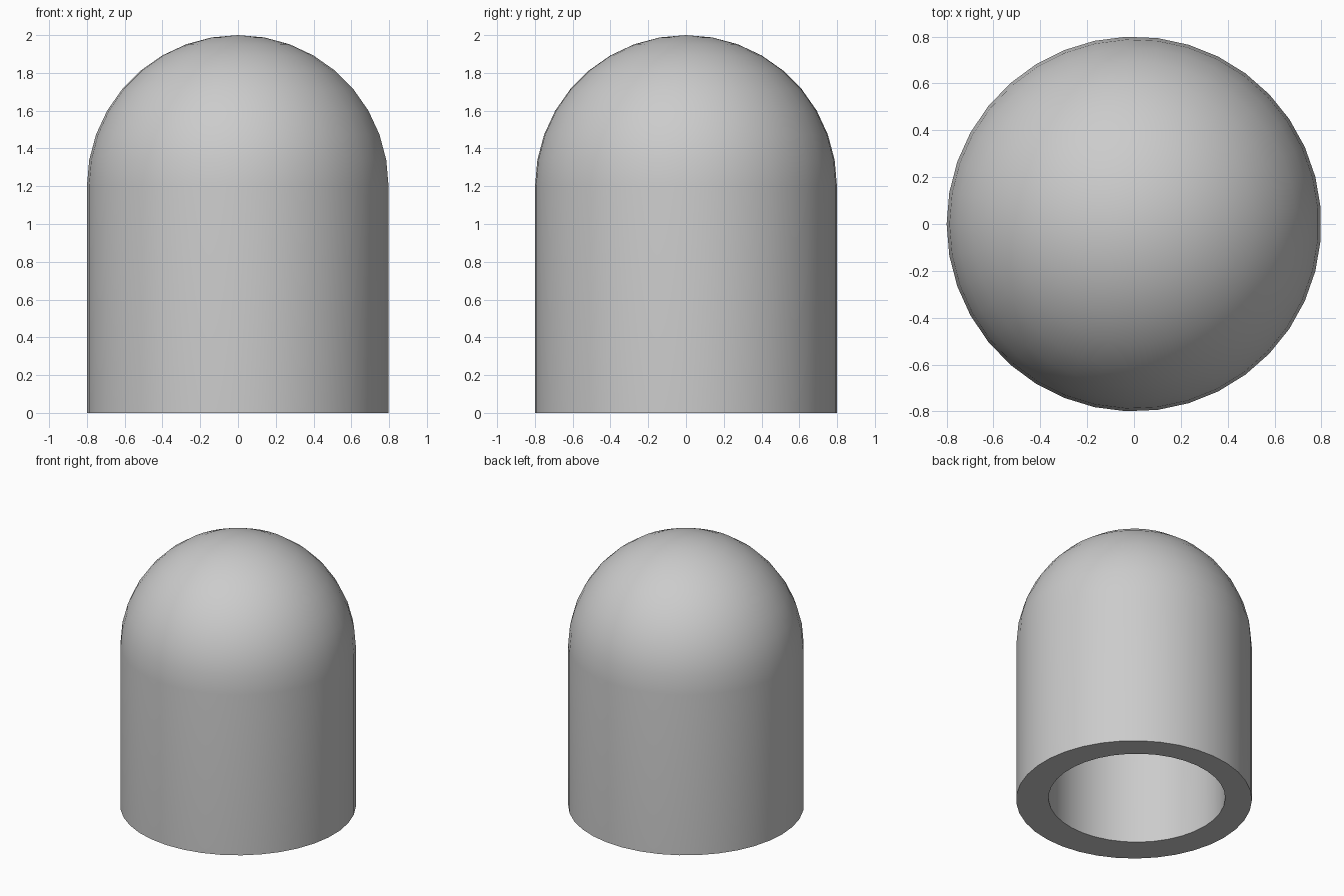
import bpy, bmesh, math

if "Cube" in bpy.data.objects:
    bpy.data.objects.remove(bpy.data.objects["Cube"])

SIDES, RINGS = 37, 9
SPRING = 1.2  # height where the wall turns into the dome


def dome_shell(bm, radius, cy):
    """Straight wall plus hemispherical cap; returns the rim at z = 0."""
    profile = [(radius, 0)]
    for i in range(RINGS):
        a = math.pi / 2 * i / RINGS
        profile.append((radius * math.cos(a), SPRING + radius * math.sin(a)))
    rings = []
    for r, z in profile:
        rings.append([bm.verts.new((r * math.cos(math.pi + math.tau * k / SIDES),
                                    cy + r * math.sin(math.pi + math.tau * k / SIDES), z))
                      for k in range(SIDES)])
    for lo, hi in zip(rings, rings[1:]):
        for k in range(SIDES):
            n = (k + 1) % SIDES
            bm.faces.new((lo[k], lo[n], hi[n], hi[k]))
    tip = bm.verts.new((0, cy, SPRING + radius))
    for k in range(SIDES):
        bm.faces.new((rings[-1][k], rings[-1][(k + 1) % SIDES], tip))
    return rings[0]


# Outer surface, slightly offset round-ended bore, and the flat rim between them
bm = bmesh.new()
outer = dome_shell(bm, 0.8, 0)
inner = dome_shell(bm, 0.6, 0.03)
for k in range(SIDES):
    n = (k + 1) % SIDES
    bm.faces.new((outer[k], inner[k], inner[n], outer[n]))
bmesh.ops.recalc_face_normals(bm, faces=bm.faces)
mesh = bpy.data.meshes.new("hollow_dome")
bm.to_mesh(mesh)
bm.free()
dome = bpy.data.objects.new("hollow_dome", mesh)
bpy.context.collection.objects.link(dome)
bpy.context.view_layer.objects.active = dome
dome.select_set(True)
bpy.ops.object.shade_smooth_by_angle(angle=math.radians(35))
